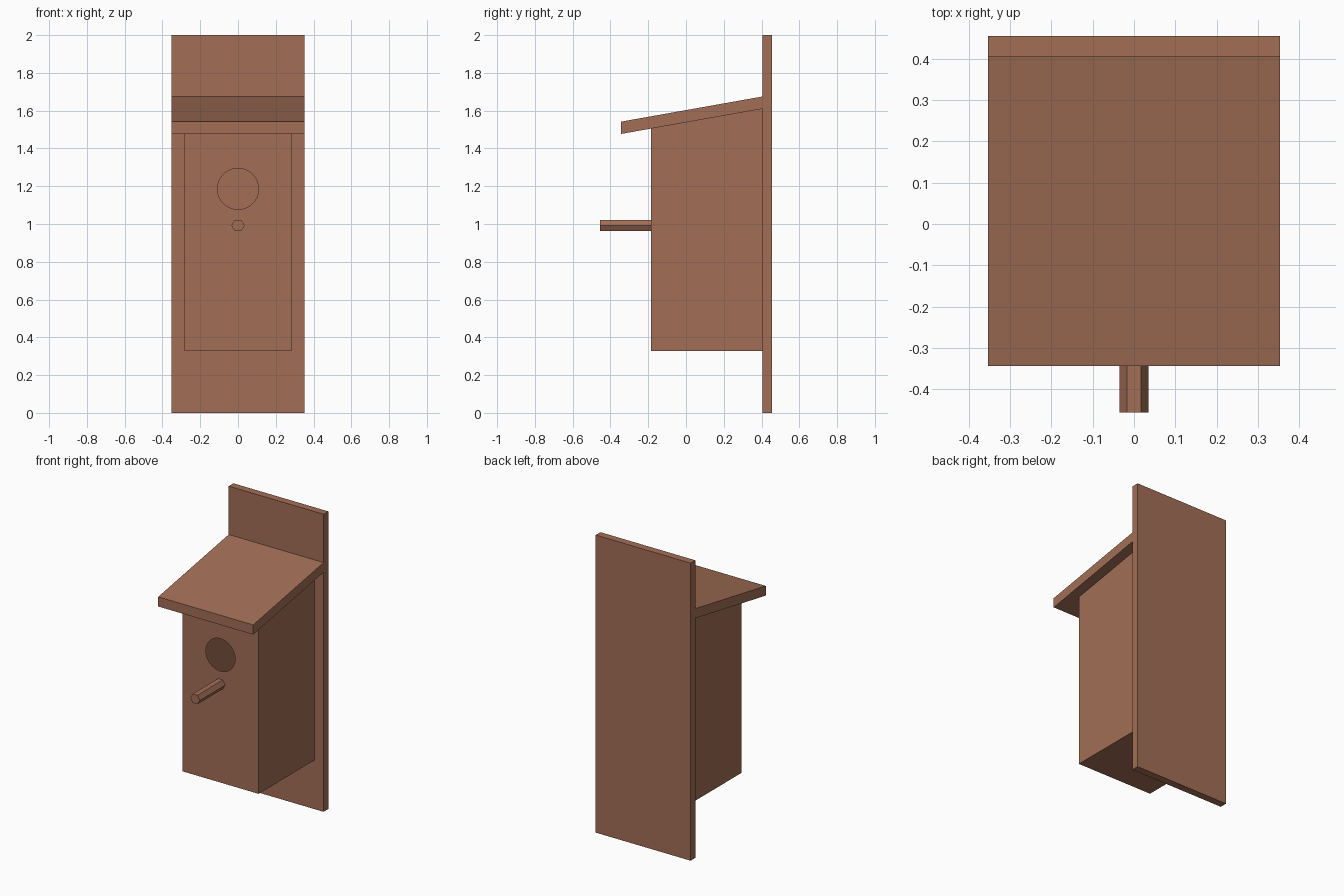
import bpy, bmesh, math
from mathutils import Vector

if "Cube" in bpy.data.objects:
    bpy.data.objects.remove(bpy.data.objects["Cube"])

wood = bpy.data.materials.new("brown wood")
wood.diffuse_color = (0.36, 0.156, 0.093, 1)
wood.use_nodes = True
wood.node_tree.nodes["Principled BSDF"].inputs["Base Color"].default_value = wood.diffuse_color

# Key levels along depth (y)
WALL_Y, BOARD_Y, BACK_Y = -0.186, 0.405, 0.455
BOARD_W, BOX_W = 0.353, 0.284
FLOOR_Z = 0.328


def finish(name, bm):
    mesh = bpy.data.meshes.new(name)
    bm.to_mesh(mesh)
    bm.free()
    mesh.materials.append(wood)
    obj = bpy.data.objects.new(name, mesh)
    bpy.context.collection.objects.link(obj)
    return obj


def extrude_profile(name, yz, half_w):
    """Solid with a side (y, z) profile, extruded across x."""
    bm = bmesh.new()
    face = bm.faces.new([bm.verts.new((-half_w, y, z)) for y, z in yz])
    new = bmesh.ops.extrude_face_region(bm, geom=[face])["geom"]
    bmesh.ops.translate(bm, vec=(2 * half_w, 0, 0),
                        verts=[v for v in new if isinstance(v, bmesh.types.BMVert)])
    bmesh.ops.recalc_face_normals(bm, faces=bm.faces)
    return finish(name, bm)


# Mounting board
extrude_profile("back_board", [(BOARD_Y, 0), (BACK_Y, 0), (BACK_Y, 2), (BOARD_Y, 2)], BOARD_W)

# Sloping roof
extrude_profile("roof", [(-0.343, 1.477), (BOARD_Y, 1.61), (BOARD_Y, 1.675), (-0.343, 1.542)], BOARD_W)

# Hollow box: thin side walls and floor, closed by the roof and the board
bm = bmesh.new()
for s in (-1, 1):
    pts = [(WALL_Y, FLOOR_Z), (BOARD_Y, FLOOR_Z), (BOARD_Y, 1.61), (WALL_Y, 1.505)]
    f = bm.faces.new([bm.verts.new((s * BOX_W, y, z)) for y, z in pts])
    if s < 0:
        f.normal_flip()
bm.faces.new([bm.verts.new(p) for p in (
    (-BOX_W, WALL_Y, FLOOR_Z), (-BOX_W, BOARD_Y, FLOOR_Z),
    (BOX_W, BOARD_Y, FLOOR_Z), (BOX_W, WALL_Y, FLOOR_Z))])
finish("box_walls", bm)

# Front wall with the round entrance hole
bm = bmesh.new()
outer = [(-BOX_W, FLOOR_Z), (BOX_W, FLOOR_Z), (BOX_W, 1.505), (-BOX_W, 1.505)]
hole = [(0.109 * math.cos(math.tau * i / 32), 1.186 + 0.109 * math.sin(math.tau * i / 32))
        for i in range(32)]
for loop in (outer, hole):
    vs = [bm.verts.new((x, WALL_Y, z)) for x, z in loop]
    for i, v in enumerate(vs):
        bm.edges.new((v, vs[(i + 1) % len(vs)]))
bmesh.ops.triangle_fill(bm, edges=bm.edges[:], use_beauty=True, normal=Vector((0, -1, 0)))
for f in bm.faces:
    f.normal_update()
    if f.normal.y > 0:
        f.normal_flip()
finish("front_wall", bm)

# Six-sided perch
bpy.ops.mesh.primitive_cylinder_add(
    vertices=6, radius=0.035, depth=WALL_Y + 0.456,
    location=(0, (WALL_Y - 0.456) / 2, 0.992), rotation=(math.pi / 2, 0, 0))
perch = bpy.context.object
perch.name = "perch"
perch.rotation_euler.y = math.radians(30)
perch.data.materials.append(wood)
